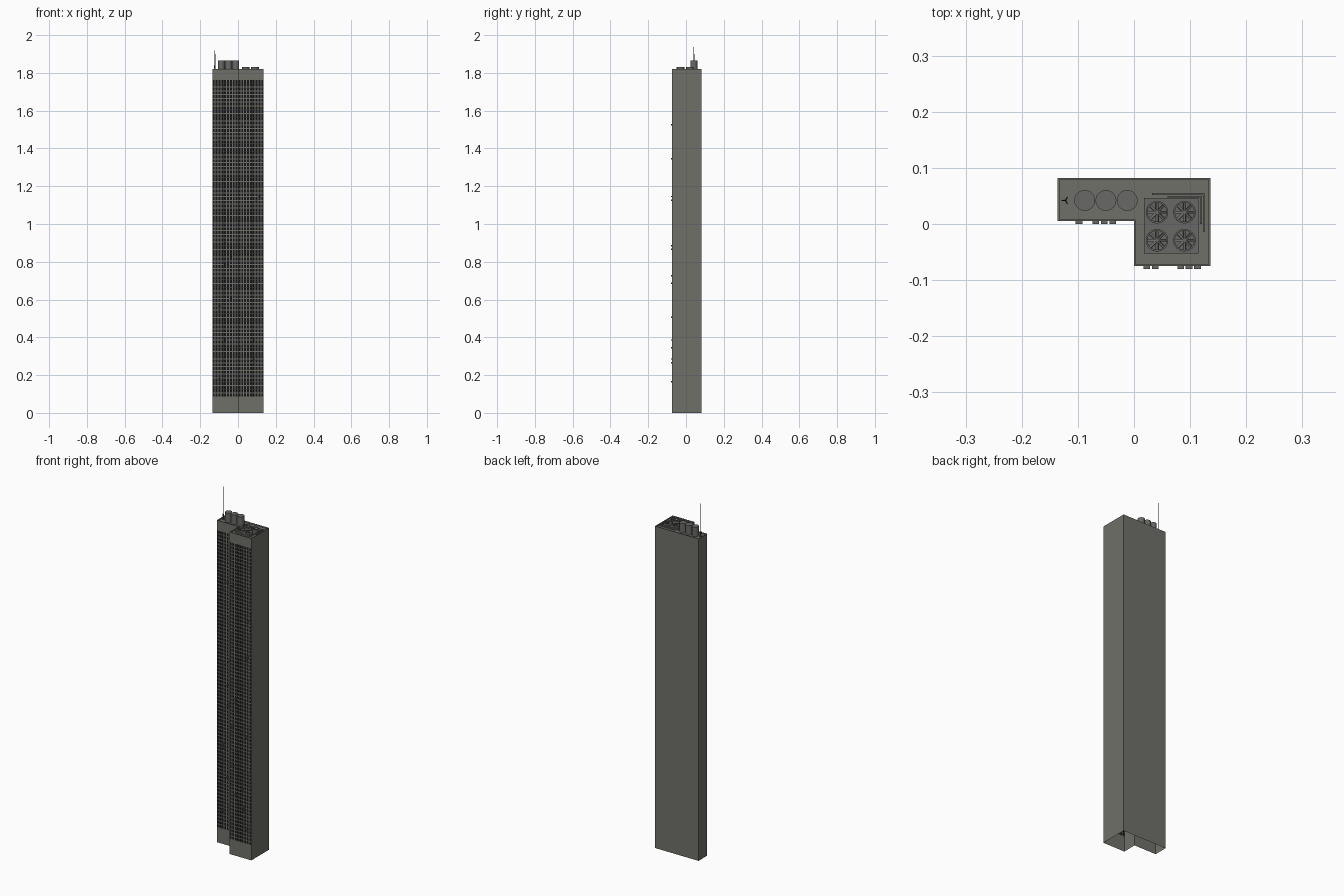
import bpy, bmesh, math, random
from mathutils import Matrix, Vector

if "Cube" in bpy.data.objects:
    bpy.data.objects.remove(bpy.data.objects["Cube"])
random.seed(4)


def material(name, rgb):
    m = bpy.data.materials.new(name)
    m.use_nodes = True
    m.diffuse_color = (*rgb, 1)
    m.node_tree.nodes["Principled BSDF"].inputs["Base Color"].default_value = (*rgb, 1)
    return m


CONCRETE = material("concrete", (0.16, 0.16, 0.143))
GLASS = material("dark glass", (0.008, 0.008, 0.009))
METAL = material("grey metal", (0.14, 0.14, 0.135))
DARK = material("antenna steel", (0.03, 0.03, 0.03))


def finish(bm, name, *mats):
    mesh = bpy.data.meshes.new(name)
    bm.to_mesh(mesh)
    bm.free()
    for m in mats:
        mesh.materials.append(m)
    ob = bpy.data.objects.new(name, mesh)
    bpy.context.collection.objects.link(ob)
    return ob


def add_box(bm, lo, hi):
    lo, hi = Vector(lo), Vector(hi)
    bmesh.ops.create_cube(bm, size=1, matrix=Matrix.Translation((lo + hi) / 2)
                          @ Matrix.Diagonal((*(hi - lo), 1)))


def add_cyl(bm, x, y, z0, z1, r0, r1=None, sides=24):
    bmesh.ops.create_cone(bm, cap_ends=True, segments=sides, radius1=r0,
                          radius2=r0 if r1 is None else r1, depth=z1 - z0,
                          matrix=Matrix.Translation((x, y, (z0 + z1) / 2)))


# Main dimensions
L, R, MID = -0.136, 0.136, 0.0
FRONT, STEP, BACK = -0.075, 0.005, 0.082
TOP, ROOF = 1.82, 1.813
WIN_LOW, WIN_HIGH, ROWS, COLS = 0.085, 1.765, 84, 9
PITCH_X, PITCH_Z = (R - MID) / COLS, (WIN_HIGH - WIN_LOW) / ROWS
WINGS = (("left", MID, FRONT), ("right", L, STEP))

# Tower shell, open underneath, with a raised roof rim
bm = bmesh.new()
outline = [(L, STEP), (MID, STEP), (MID, FRONT), (R, FRONT), (R, BACK), (L, BACK)]
roof = bm.faces.new([bm.verts.new((x, y, TOP)) for x, y in outline])
edges = list(roof.edges)
walls = bmesh.ops.extrude_edge_only(bm, edges=edges)["geom"]
bmesh.ops.translate(bm, vec=(0, 0, -TOP), verts=[v for v in walls if isinstance(v, bmesh.types.BMVert)])
bmesh.ops.inset_region(bm, faces=[roof], thickness=0.004)
bmesh.ops.inset_region(bm, faces=[roof], thickness=0.0001)
bmesh.ops.translate(bm, vec=(0, 0, ROOF - TOP), verts=list(roof.verts))
bmesh.ops.recalc_face_normals(bm, faces=bm.faces)
# The two street walls are replaced by windowed ones
fronts = [f for f in bm.faces if f.normal.y < -0.9 and f.calc_area() > 0.1]
bmesh.ops.delete(bm, geom=fronts, context="FACES_ONLY")
finish(bm, "tower_shell", CONCRETE)

# Street walls: plain bands plus a grid of recessed windows
for side, x0, y in WINGS:
    bm = bmesh.new()
    heights = [0] + [WIN_LOW + i * PITCH_Z for i in range(ROWS + 1)] + [TOP]
    rows = [[bm.verts.new((x0 + c * PITCH_X, y, z)) for c in range(COLS + 1)] for z in heights]
    cells = []
    for i, (a, b) in enumerate(zip(rows, rows[1:])):
        if i in (0, ROWS + 1):
            bm.faces.new(a + b[::-1])
        else:
            cells += [bm.faces.new((a[c], a[c + 1], b[c + 1], b[c])) for c in range(COLS)]
    bm.normal_update()
    bmesh.ops.inset_individual(bm, faces=cells, thickness=0.0035)
    bmesh.ops.inset_individual(bm, faces=cells, thickness=0.0001, depth=-0.003)
    for f in cells:
        f.material_index = 1
    finish(bm, side + "_window_wall", CONCRETE, GLASS)

# Air conditioners under scattered windows
bm = bmesh.new()
for (side, x0, y), columns in zip(WINGS, ((1, 2, 5, 6, 7), (2, 4, 5, 6))):
    for i in range(14):
        x = x0 + (columns[i % len(columns)] + 0.5) * PITCH_X
        z = WIN_LOW + random.randrange(2, ROWS) * PITCH_Z
        add_box(bm, (x - 0.006, y - 0.005, z - 0.003), (x + 0.006, y + 0.001, z + 0.004))
finish(bm, "window_air_conditioners", METAL)

# Water tanks
bm = bmesh.new()
for i in range(3):
    add_cyl(bm, -0.088 + 0.038 * i, 0.042, ROOF, 1.866, 0.0185, sides=32)
tanks = finish(bm, "water_tanks", METAL)

# Cooling plant: plinth, fan rings, blades and hubs
FANS = [(x, y) for x in (0.041, 0.09) for y in (-0.029, 0.021)]
bm = bmesh.new()
add_box(bm, (0.018, -0.053, ROOF), (0.115, 0.046, 1.821))
finish(bm, "cooling_plinth", METAL)
bm = bmesh.new()
for x, y in FANS:
    rings = []
    for r, z in ((0.02, 1.821), (0.02, 1.83), (0.017, 1.83), (0.017, 1.821)):
        rings.append([bm.verts.new((x + r * math.cos(t * math.tau / 24),
                                    y + r * math.sin(t * math.tau / 24), z)) for t in range(24)])
    for a, b in zip(rings, rings[1:]):
        for t in range(24):
            n = (t + 1) % 24
            bm.faces.new((a[t], a[n], b[n], b[t]))
finish(bm, "fan_rings", METAL)
bm = bmesh.new()
for x, y in FANS:
    add_cyl(bm, x, y, 1.821, 1.829, 0.004, sides=12)
    for k in range(8):
        blade = Matrix.Translation((x, y, 1.826)) @ Matrix.Rotation(k * math.tau / 8, 4, "Z")
        blade = blade @ Matrix.Translation((0.0105, 0, 0)) @ Matrix.Rotation(0.5, 4, "X")
        bmesh.ops.create_cube(bm, size=1, matrix=blade @ Matrix.Diagonal((0.013, 0.005, 0.0008, 1)))
finish(bm, "fan_blades", METAL)

# Pair of bent roof pipes
bm = bmesh.new()
for x0, x1, y0, y1 in ((0.032, 0.126, -0.014, 0.055), (0.06, 0.121, 0.0, 0.050)):
    add_box(bm, (x0, y1 - 0.003, ROOF), (x1, y1, ROOF + 0.004))
    add_box(bm, (x1 - 0.003, y0, ROOF), (x1, y1 - 0.003, ROOF + 0.004))
finish(bm, "roof_pipes", METAL)

# Antenna: three legs around a stepped mast
bm = bmesh.new()
AX, AY = -0.122, 0.042
for k in range(3):
    a = k * math.tau / 3 + math.pi
    foot = Vector((AX + 0.006 * math.cos(a), AY + 0.006 * math.sin(a), ROOF))
    run = Vector((AX, AY, 1.86)) - foot
    bmesh.ops.create_cone(bm, cap_ends=True, segments=6, radius1=0.001, radius2=0.001, depth=run.length,
                          matrix=Matrix.Translation(foot + run / 2) @ run.to_track_quat("Z", "Y").to_matrix().to_4x4())
add_cyl(bm, AX, AY, ROOF, 1.9, 0.002, 0.0017, 8)
add_cyl(bm, AX, AY, 1.9, 2.0, 0.0012, 0.0006, 8)
finish(bm, "antenna", DARK)

# Smooth the round tanks
bpy.ops.object.select_all(action="DESELECT")
tanks.select_set(True)
bpy.context.view_layer.objects.active = tanks
bpy.ops.object.shade_smooth_by_angle()
